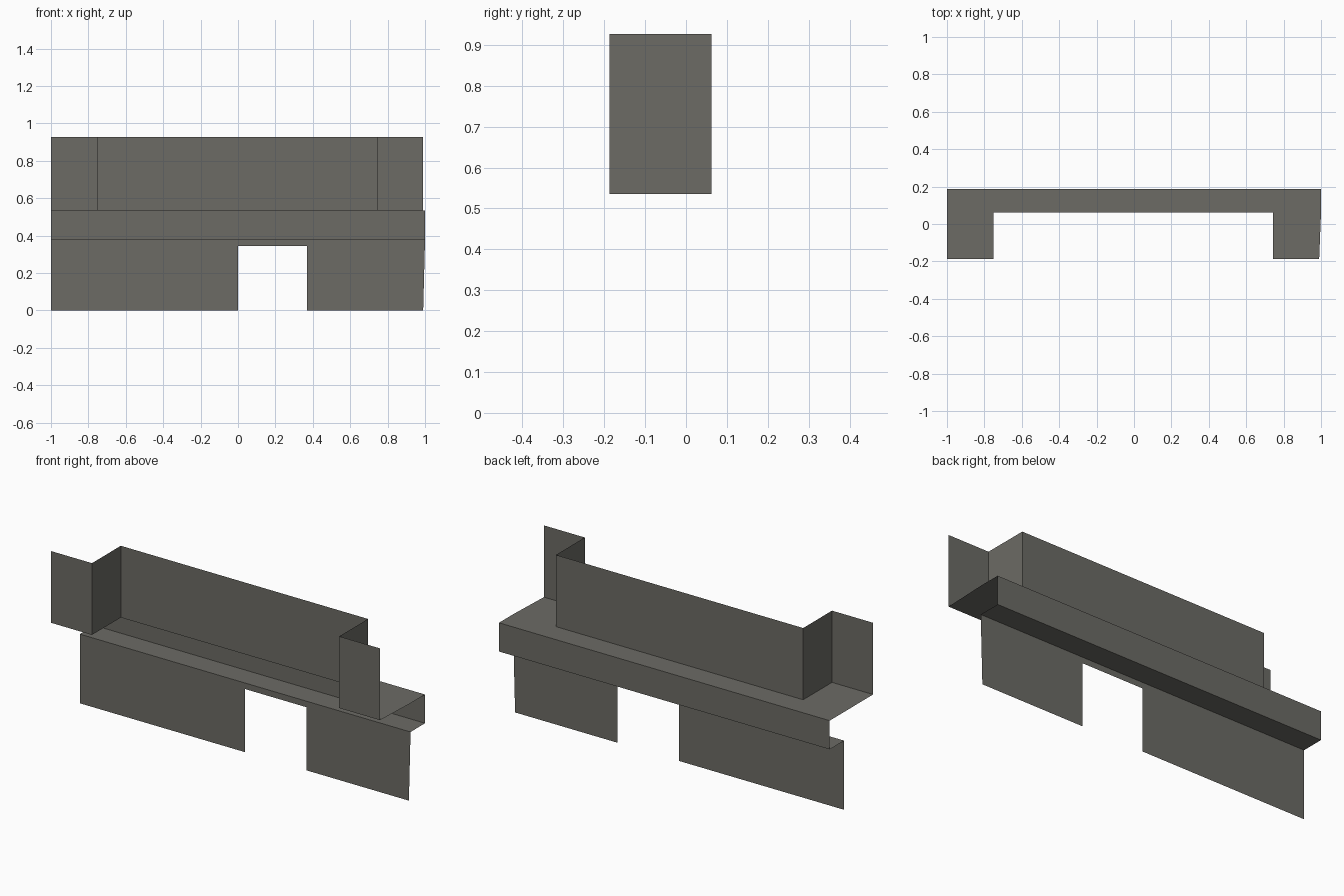
import bpy
import bmesh

if "Cube" in bpy.data.objects:
    bpy.data.objects.remove(bpy.data.objects["Cube"])

stone = bpy.data.materials.new("grey stone")
stone.diffuse_color = (0.15, 0.146, 0.13, 1)
stone.use_nodes = True
stone.node_tree.nodes["Principled BSDF"].inputs["Base Color"].default_value = stone.diffuse_color

FRONT, WALL, BACK = -0.187, 0.062, 0.187   # y planes
SOFFIT, LEDGE, TOP = 0.378, 0.535, 0.927   # z levels
LEFT, RIGHT = -1.0, 0.99                   # x ends of the walls


def sheet(name, faces):
    """Thin sheet object from a list of polygons, sharing corners."""
    bm = bmesh.new()
    for pts in faces:
        bm.faces.new([bm.verts.new(p) for p in pts])
    bmesh.ops.remove_doubles(bm, verts=bm.verts, dist=1e-5)
    me = bpy.data.meshes.new(name)
    bm.to_mesh(me)
    bm.free()
    me.materials.append(stone)
    ob = bpy.data.objects.new(name, me)
    bpy.context.collection.objects.link(ob)
    return ob


def wall(name, path, z0, z1):
    """Vertical sheet following a plan path, facing +y when path runs +x."""
    sheet(name, [[(*b, z0), (*a, z0), (*a, z1), (*b, z1)]
                 for a, b in zip(path, path[1:])])


# Upper wall: folded in plan, with a forward return at each end
plan = [(LEFT, FRONT), (-0.752, FRONT), (-0.752, WALL),
        (0.743, WALL), (0.743, FRONT), (RIGHT, FRONT)]
wall("upper_wall", plan, LEDGE, TOP)

# Ledge: U-shaped floor behind the upper wall
outline = plan + [(1.0, WALL), (1.0, BACK), (LEFT, BACK)]
sheet("ledge", [[(x, y, LEDGE) for x, y in outline]])

# Band: vertical face under the outer edge of the ledge
wall("band", [(LEFT, BACK), (1.0, BACK)], SOFFIT, LEDGE)

# Soffit: underside from the band back to the lower wall
sheet("soffit", [[(LEFT, WALL, SOFFIT), (LEFT, BACK, SOFFIT),
                  (1.0, BACK, SOFFIT), (1.0, WALL, SOFFIT)]])

# Lower wall with doorway opening
door = [(LEFT, 0), (LEFT, SOFFIT), (1.0, SOFFIT), (RIGHT, 0),
        (0.37, 0), (0.37, 0.345), (0, 0.345), (0, 0)]
sheet("lower_wall", [[(x, WALL, z) for x, z in reversed(door)][::-1][::-1]])
for p in bpy.data.objects["lower_wall"].data.polygons:
    if p.normal.y < 0:
        p.flip()
